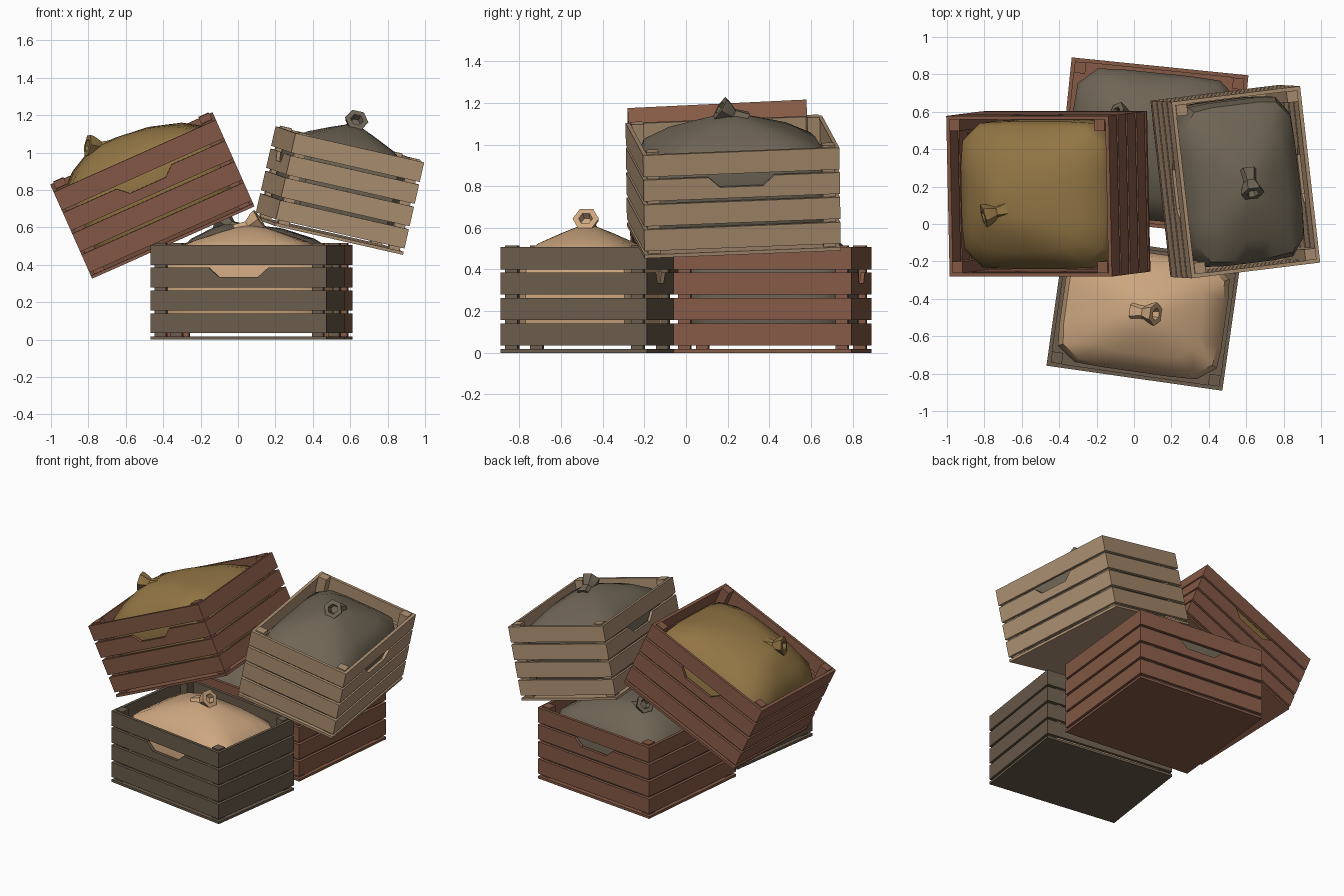
import bpy, bmesh, math
from mathutils import Matrix, Vector, Euler

if "Cube" in bpy.data.objects:
    bpy.data.objects.remove(bpy.data.objects["Cube"])


def material(name, srgb):
    lin = [((c / 255 + 0.055) / 1.055) ** 2.4 for c in srgb]
    m = bpy.data.materials.new(name)
    m.diffuse_color = (*lin, 1)
    m.use_nodes = True
    m.node_tree.nodes["Principled BSDF"].inputs["Base Color"].default_value = m.diffuse_color
    return m


RED = material("red_brown_wood", (134, 90, 70))
GREY = material("grey_brown_wood", (106, 92, 75))
TAN = material("tan_wood", (174, 145, 115))
PEACH = material("peach_cloth", (205, 167, 128))
TAUPE = material("taupe_cloth", (111, 101, 85))
MUSTARD = material("mustard_cloth", (146, 117, 68))

T = 0.02        # slat thickness
SLATS = [(0.035, 0.14), (0.157, 0.263), (0.28, 0.385), (0.40, 0.507)]


def finish(bm, name, mat, matrix, smooth=False):
    bmesh.ops.recalc_face_normals(bm, faces=bm.faces)
    me = bpy.data.meshes.new(name)
    bm.to_mesh(me)
    bm.free()
    me.materials.append(mat)
    if smooth:
        me.shade_smooth()
        me.set_sharp_from_angle(angle=math.radians(40))
    ob = bpy.data.objects.new(name, me)
    ob.matrix_world = matrix
    bpy.context.collection.objects.link(ob)


def box(bm, x0, x1, y0, y1, z0, z1):
    m = Matrix.Translation(((x0 + x1) / 2, (y0 + y1) / 2, (z0 + z1) / 2))
    m = m @ Matrix.Diagonal((x1 - x0, y1 - y0, z1 - z0, 1))
    bmesh.ops.create_cube(bm, size=1, matrix=m)


def prism(bm, profile, y0, y1):
    face = bm.faces.new([bm.verts.new((x, y0, z)) for x, z in profile])
    ext = bmesh.ops.extrude_face_region(bm, geom=[face])["geom"]
    bmesh.ops.translate(bm, vec=(0, y1 - y0, 0),
                        verts=[v for v in ext if isinstance(v, bmesh.types.BMVert)])


def crate(name, lx, ly, mat, matrix):
    hx, hy = lx / 2, ly / 2
    # base board
    bm = bmesh.new()
    box(bm, -hx, hx, -hy, hy, 0, 0.017)
    finish(bm, name + "_base", mat, matrix)
    # slats, with a hand hold cut in the third one of both long sides
    bm = bmesh.new()
    for i, (z0, z1) in enumerate(SLATS):
        for s in (-1, 1):
            ya, yb = sorted((s * hy, s * (hy - T)))
            if i == 2:
                prism(bm, [(-hx, z0), (hx, z0), (hx, z1), (0.16, z1), (0.105, z1 - 0.05),
                           (-0.105, z1 - 0.05), (-0.16, z1), (-hx, z1)], ya, yb)
            else:
                box(bm, -hx, hx, ya, yb, z0, z1)
            xa, xb = sorted((s * hx, s * (hx - T)))
            box(bm, xa, xb, -hy + T, hy - T, z0, z1)
    finish(bm, name + "_slats", mat, matrix)
    # corner posts
    bm = bmesh.new()
    for sx in (-1, 1):
        for sy in (-1, 1):
            xa, xb = sorted((sx * (hx - T), sx * (hx - T - 0.06)))
            ya, yb = sorted((sy * (hy - T), sy * (hy - T - 0.06)))
            box(bm, xa, xb, ya, yb, 0.017, 0.516)
    finish(bm, name + "_posts", mat, matrix)


def loft(bm, rings, close_start=True, close_end=True):
    loops = [[bm.verts.new(p) for p in r] for r in rings]
    n = len(loops[0])
    for a, b in zip(loops, loops[1:]):
        for i in range(n):
            bm.faces.new((a[i], a[(i + 1) % n], b[(i + 1) % n], b[i]))
    if close_start:
        bm.faces.new(loops[0][::-1])
    if close_end:
        bm.faces.new(loops[-1])


def sack(name, lx, ly, mat, matrix, neck, turn, levels):
    # body: rounded-rectangle rings drawn in towards the neck
    hx, hy = lx / 2 - 0.028, ly / 2 - 0.028
    n, rings = 24, []
    for s, z, pull, power in levels:
        ring = []
        for i in range(n):
            a = 2 * math.pi * (i + 0.5) / n
            c, d = math.cos(a), math.sin(a)
            k = s / (abs(c) ** power + abs(d) ** power) ** (1 / power)
            ring.append((hx * k * c + neck[0] * pull, hy * k * d + neck[1] * pull, z))
        rings.append(ring)
    bm = bmesh.new()
    loft(bm, rings)
    finish(bm, name + "_body", mat, matrix, True)
    # tied neck: six-sided flared collar with a hollow mouth
    tilt = math.radians(33)
    axis = Vector((math.cos(tilt) * math.cos(turn), math.cos(tilt) * math.sin(turn), math.sin(tilt)))
    rot = axis.to_track_quat('Z', 'Y')
    mid = Vector((neck[0], neck[1], 0.625))
    rings = []
    for r, h in ((0.06, -0.10), (0.036, -0.035), (0.058, 0.01), (0.064, 0.035),
                 (0.034, 0.037), (0.026, 0.0)):
        rings.append([mid + rot @ Vector((r * math.cos(i * math.pi / 3),
                                          r * math.sin(i * math.pi / 3), h)) for i in range(6)])
    bm = bmesh.new()
    loft(bm, rings)
    finish(bm, name + "_neck", mat, matrix, True)


# ring levels: scale, height, pull towards the neck, corner squareness
SMALL = [(0.9, 0.05, 0, 6), (0.98, 0.12, 0, 7), (0.98, 0.38, 0, 7), (0.93, 0.455, 0, 6),
         (0.68, 0.525, 0.2, 4), (0.36, 0.575, 0.3, 3), (0.13, 0.607, 0.4, 2)]
LARGE = [(0.9, 0.05, 0, 6), (0.98, 0.12, 0, 7), (0.98, 0.40, 0, 7), (0.93, 0.465, 0, 6),
         (0.72, 0.54, 0.1, 4), (0.42, 0.595, 0.3, 3), (0.16, 0.617, 0.6, 2)]


def place(loc, rot, spin):
    e = Euler([math.radians(a) for a in rot], 'XYZ').to_matrix().to_4x4()
    return Matrix.Translation(loc) @ e @ Matrix.Rotation(math.radians(spin), 4, 'Z')


# name, depth, wood, cloth, placement, neck position, neck turn, sack levels
CRATES = [
    ("front_crate", 0.71, GREY, PEACH, place((0.052, -0.473, 0), (0, 0, -8.1), 0),
     (0.035, 0.0), 0.0, SMALL),
    ("back_crate", 0.86, RED, TAUPE, place((0.096, 0.415, 0), (0, 0, -5.8), 180),
     (0.18, -0.15), -0.3, LARGE),
    ("left_tilted_crate", 0.86, RED, MUSTARD, place((-0.355, 0.175, 0.54), (3, -24, 0), 180),
     (0.18, 0.09), 0.3, LARGE),
    ("right_tilted_crate", 0.71, TAN, TAUPE, place((0.485, 0.23, 0.55), (2.3, 12.7, 7), -90),
     (0.03, 0.0), 0.0, SMALL),
]
for name, depth, wood, cloth, m, neck, turn, levels in CRATES:
    crate(name, 0.95, depth, wood, m)
    sack(name + "_sack", 0.95, depth, cloth, m, neck, turn, levels)
